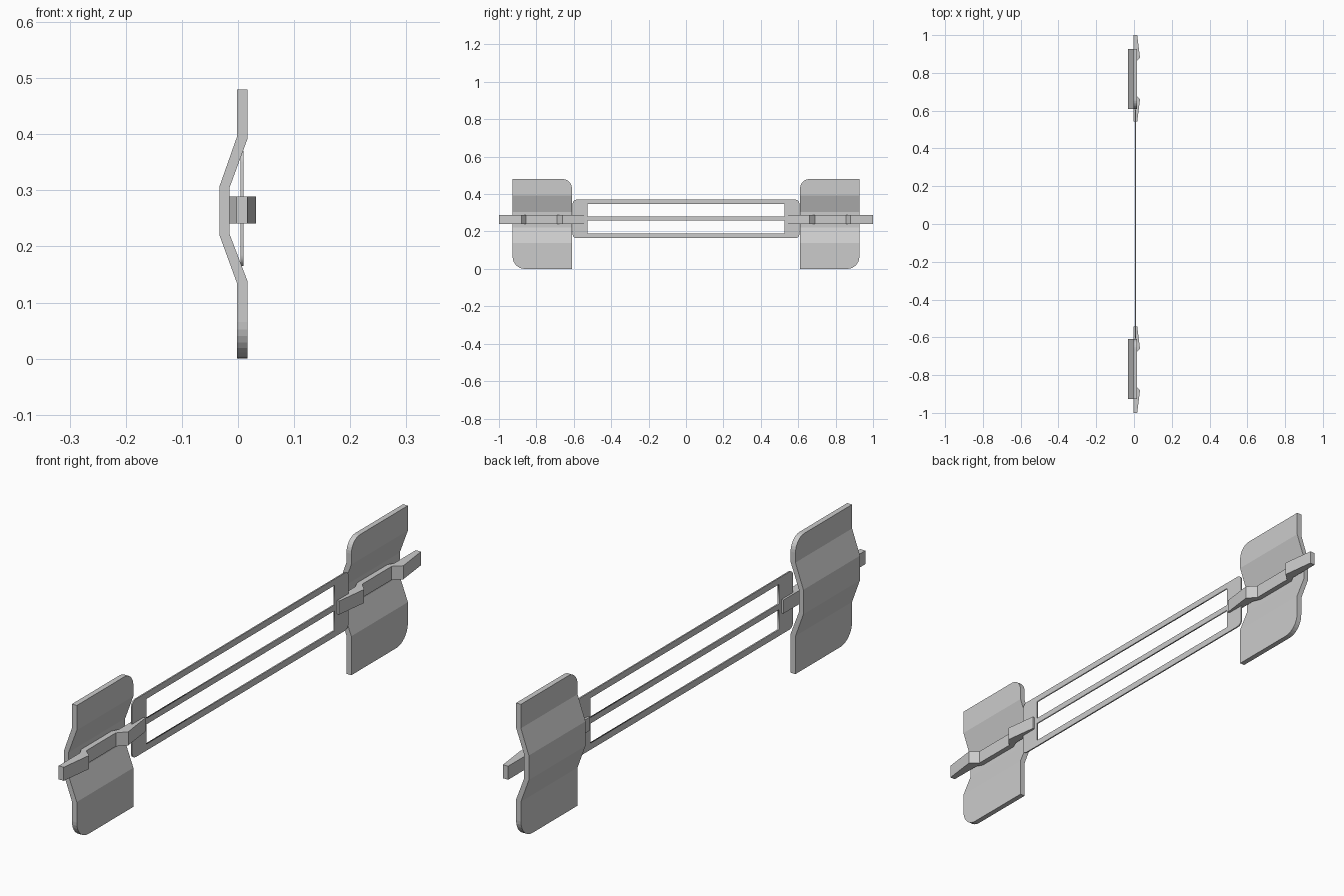
import bpy, bmesh, math

if "Cube" in bpy.data.objects:
    bpy.data.objects.remove(bpy.data.objects["Cube"])


def prism(name, pts, vec, rounds=()):
    """Extrude a closed profile along vec; rounds = (edge test, radius) pairs."""
    bm = bmesh.new()
    face = bm.faces.new([bm.verts.new(p) for p in pts])
    ext = bmesh.ops.extrude_face_region(bm, geom=[face], use_keep_orig=True)
    bmesh.ops.translate(bm, vec=vec, verts=[v for v in ext["geom"] if isinstance(v, bmesh.types.BMVert)])
    for test, radius in rounds:
        edges = [e for e in bm.edges if all(test(v.co) for v in e.verts)]
        bmesh.ops.bevel(bm, geom=edges, offset=radius, segments=8, profile=0.5, affect='EDGES')
    bmesh.ops.recalc_face_normals(bm, faces=bm.faces)
    me = bpy.data.meshes.new(name)
    bm.to_mesh(me)
    bm.free()
    ob = bpy.data.objects.new(name, me)
    bpy.context.collection.objects.link(ob)
    return ob


# Bent end plate cross-section (x, z)
PLATE = [(-0.002, 0), (-0.002, 0.135), (-0.033, 0.22), (-0.033, 0.307), (-0.002, 0.395), (-0.002, 0.48),
         (0.017, 0.48), (0.017, 0.392), (-0.015, 0.305), (-0.015, 0.222), (0.017, 0.138), (0.017, 0)]
# Clip strip outline seen from above (x, y)
CLIP = [(-0.003, 0.542), (0.017, 0.542), (0.032, 0.66), (0.004, 0.69), (0.004, 0.855), (0.032, 0.88),
        (0.017, 1.0), (-0.003, 1.0), (-0.003, 0.88), (-0.016, 0.855), (-0.016, 0.69), (-0.003, 0.66)]
INNER, OUTER = 0.61, 0.927

for side, s in (("left", -1), ("right", 1)):
    prism(f"end_plate_{side}", [(x, s * INNER, z) for x, z in PLATE], (0, s * (OUTER - INNER), 0),
          [(lambda c: c.z > 0.479 and abs(c.y) < INNER + 1e-4, 0.05),
           (lambda c: c.z < 0.001 and abs(c.y) > OUTER - 1e-4, 0.065)])
    prism(f"clip_{side}", [(x, s * y, 0.241) for x, y in CLIP], (0, 0, 0.048))


# Thin connecting frame: filled outline with two long windows
def rect(y, z0, z1, r=0.0):
    if not r:
        return [(-y, z0), (y, z0), (y, z1), (-y, z1)]
    pts = []
    for i, (cy, cz) in enumerate(((y - r, z1 - r), (r - y, z1 - r), (r - y, z0 + r), (y - r, z0 + r))):
        for k in range(6):
            a = math.radians(90 * i + 18 * k)
            pts.append((cy + r * math.cos(a), cz + r * math.sin(a)))
    return pts


curve = bpy.data.curves.new("connecting_frame", 'CURVE')
curve.dimensions = '2D'
curve.fill_mode = 'BOTH'
curve.extrude = 0.0025
for loop in (rect(0.606, 0.165, 0.37, 0.02), rect(0.527, 0.188, 0.258), rect(0.527, 0.279, 0.348)):
    sp = curve.splines.new('POLY')
    sp.points.add(len(loop) - 1)
    for p, (y, z) in zip(sp.points, loop):
        p.co = (y, z, 0, 1)
    sp.use_cyclic_u = True
frame = bpy.data.objects.new("connecting_frame", curve)
bpy.context.collection.objects.link(frame)
frame.rotation_euler = (math.pi / 2, 0, math.pi / 2)
frame.location.x = 0.007
bpy.context.view_layer.objects.active = frame
frame.select_set(True)
bpy.ops.object.convert(target='MESH')
